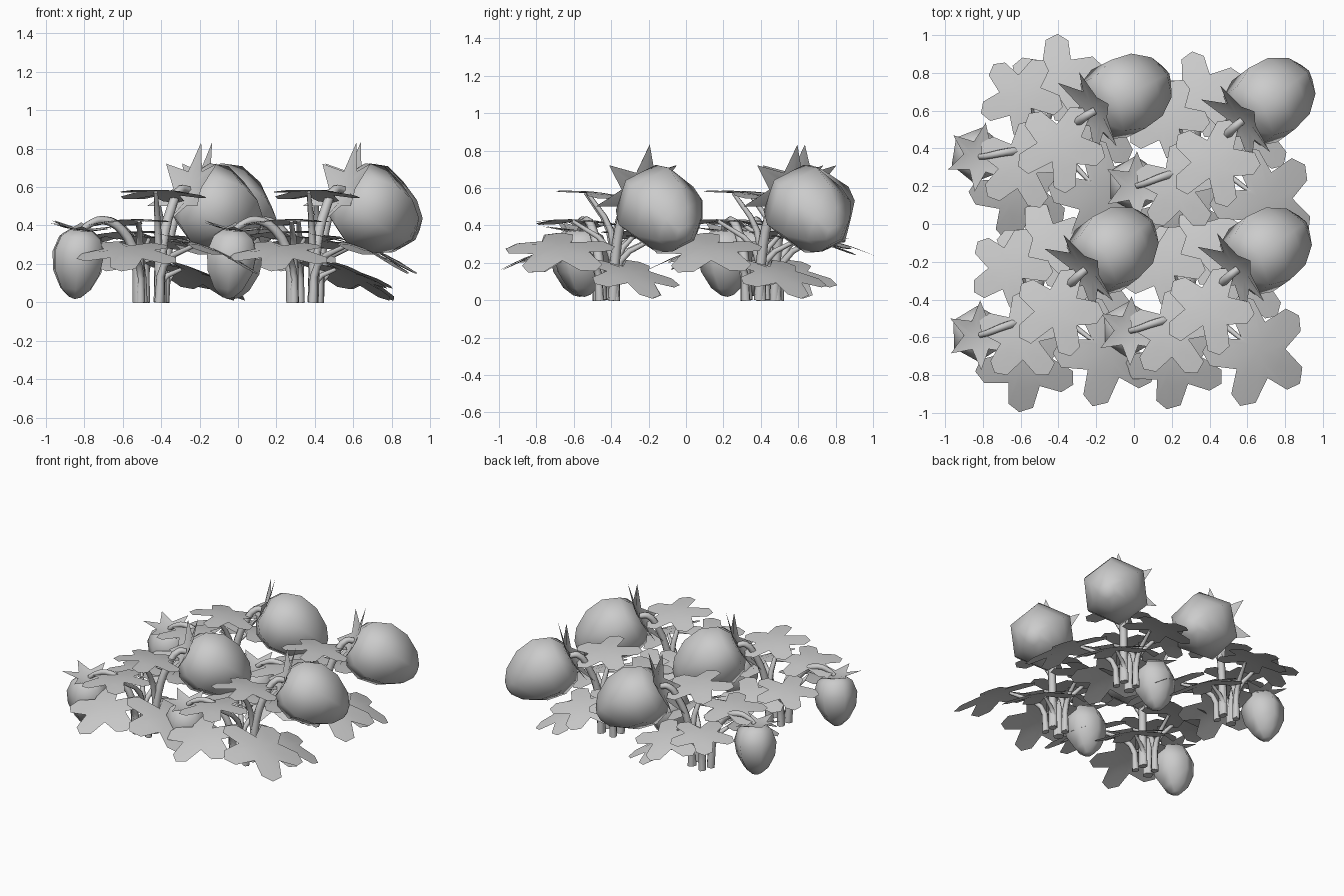
import bpy, bmesh, math
from mathutils import Vector, Matrix

if "Cube" in bpy.data.objects:
    bpy.data.objects.remove(bpy.data.objects["Cube"])

grey = bpy.data.materials.new("plain_grey")
grey.use_nodes = True
GREY = (0.6, 0.6, 0.6, 1)
grey.diffuse_color = GREY
grey.node_tree.nodes["Principled BSDF"].inputs["Base Color"].default_value = GREY


def finish(bm, name):
    bmesh.ops.recalc_face_normals(bm, faces=bm.faces)
    for f in bm.faces:
        f.smooth = True
    mesh = bpy.data.meshes.new(name)
    bm.to_mesh(mesh)
    bm.free()
    mesh.materials.append(grey)
    return mesh


def fan(name, outline, bend, matrix):
    """Thin sheet: centre, half-size ring and outline; bend curves it out of plane."""
    bm = bmesh.new()
    def vert(a, r):
        return bm.verts.new((r * math.cos(a), r * math.sin(a), bend * r * r))
    mid = bm.verts.new((0, 0, 0))
    inner = [vert(a, r * 0.5) for a, r in outline]
    outer = [vert(a, r) for a, r in outline]
    n = len(outline)
    for i in range(n):
        j = (i + 1) % n
        bm.faces.new((mid, inner[i], inner[j]))
        bm.faces.new((inner[i], outer[i], outer[j], inner[j]))
    bm.transform(matrix)
    return finish(bm, name)


# Five blunt lobes, with a deeper notch where the stalk joins
LOBE = [(-36, 0.53), (-17, 0.92), (-2, 1.04), (14, 0.94)]

def leaf(name, centre, heading, fall, slope, size):
    """Heading turns the lobes; the sheet slopes down towards fall."""
    outline = []
    for k in range(5):
        for a, r in LOBE:
            ang = k * 72 + a
            outline.append((math.radians(ang + heading - fall), size * (0.38 if ang == 180 else r)))
    m = (Matrix.Translation(centre) @ Matrix.Rotation(math.radians(fall), 4, 'Z')
         @ Matrix.Rotation(math.radians(slope), 4, 'Y'))
    return fan(name, outline, -0.4, m)


def aim(base, axis):
    """Local z along the axis, with a corner of the six-sided shape uppermost."""
    turn = Vector(axis).to_track_quat('Z', 'Y').to_matrix().to_4x4()
    return Matrix.Translation(base) @ turn @ Matrix.Rotation(math.pi / 2, 4, 'Z')


def calyx(name, base, axis, size, bend):
    outline = [(math.pi * i / 6, size * (0.47 if i % 2 else 1)) for i in range(12)]
    return fan(name, outline, bend, aim(base, axis))


# Six-sided fruit, broad near the calyx and tapering to a blunt tip
FRUIT = [(0.0, 0.45), (0.1, 0.8), (0.33, 1.0), (0.6, 0.91), (0.85, 0.58), (0.97, 0.24)]

def berry(name, base, axis, length, radius):
    bm = bmesh.new()
    rings = []
    for t, r in FRUIT:
        rings.append([bm.verts.new((radius * r * math.cos(i * math.pi / 3),
                                    radius * r * math.sin(i * math.pi / 3), t * length))
                      for i in range(6)])
    for a, b in zip(rings, rings[1:]):
        for i in range(6):
            j = (i + 1) % 6
            bm.faces.new((a[i], a[j], b[j], b[i]))
    tip = bm.verts.new((0, 0, length))
    for i in range(6):
        bm.faces.new((rings[-1][i], rings[-1][(i + 1) % 6], tip))
    bm.faces.new(rings[0])
    bm.transform(aim(base, axis))
    return finish(bm, name)


def stalk(name, points, thick=0.026, thin=0.011):
    curve = bpy.data.curves.new(name, 'CURVE')
    curve.dimensions = '3D'
    curve.bevel_depth = 1
    curve.bevel_resolution = 1
    curve.use_fill_caps = True
    curve.resolution_u = 3
    spline = curve.splines.new('BEZIER')
    spline.bezier_points.add(len(points) - 1)
    for i, (bp, p) in enumerate(zip(spline.bezier_points, points)):
        bp.co = p
        bp.handle_left_type = bp.handle_right_type = 'AUTO'
        bp.radius = thick + (thin - thick) * i / (len(points) - 1)
    temp = bpy.data.objects.new(name, curve)
    bpy.context.collection.objects.link(temp)
    bpy.context.view_layer.update()
    mesh = bpy.data.meshes.new_from_object(temp.evaluated_get(bpy.context.evaluated_depsgraph_get()))
    bpy.data.objects.remove(temp)
    mesh.name = name
    mesh.materials.clear()
    mesh.materials.append(grey)
    for p in mesh.polygons:
        p.use_smooth = True
    return mesh


parts = {}

# Leaves: centre, heading, direction of fall, slope, size
LEAVES = {
    "front_right_leaf": ((0.32, -0.25, 0.28), -33, -2, 22, 0.295),
    "front_leaf": ((-0.12, -0.31, 0.27), -98, -92, 17, 0.265),
    "top_leaf": ((0.055, -0.035, 0.575), 70, 75, 8, 0.235),
    "left_leaf": ((-0.135, -0.16, 0.43), 160, 150, 4, 0.235),
    "back_leaf": ((-0.01, 0.32, 0.32), 100, 100, 13, 0.24),
    "back_left_leaf": ((-0.19, 0.2, 0.36), 140, 140, 8, 0.22),
    "back_right_leaf": ((0.24, 0.13, 0.145), 30, 30, 24, 0.26),
}
for name, (c, heading, fall, slope, size) in LEAVES.items():
    parts[name] = leaf(name, c, heading, fall, slope, size)
    # Stalks share four footings and end at the notch of the leaf
    foot = math.radians(round((heading - 45) / 90) * 90 + 45)
    sx, sy = 0.07 * math.cos(foot), 0.06 * math.sin(foot)
    h = math.radians(heading)
    lift = math.tan(math.radians(slope)) * math.cos(math.radians(heading - fall))
    notch = Vector(c) - 0.33 * size * Vector((math.cos(h), math.sin(h), -lift))
    notch.z -= 0.012
    rise = (sx * 0.8 + notch.x * 0.15, sy * 0.8 + notch.y * 0.15, notch.z * 0.65)
    parts[name + "_stalk"] = stalk(name + "_stalk", [(sx, sy, 0), rise, notch])

# Large fruit held out to the back right
big_base, big_axis = Vector((0.21, 0.18, 0.585)), Vector((0.75, 0.52, -0.52))
parts["large_berry"] = berry("large_berry", big_base, big_axis, 0.49, 0.234)
parts["large_calyx"] = calyx("large_calyx", big_base, big_axis, 0.255, -0.8)
parts["large_berry_stalk"] = stalk("large_berry_stalk", [
    (0.05, 0.03, 0), (0.07, 0.05, 0.3), (0.12, 0.1, 0.5), (0.17, 0.15, 0.59), big_base], 0.03, 0.02)

# Small fruit hanging at the left
small_base, small_axis = Vector((-0.36, -0.145, 0.375)), Vector((-0.1, 0.06, -1))
parts["small_berry"] = berry("small_berry", small_base, small_axis, 0.36, 0.148)
parts["small_calyx"] = calyx("small_calyx", small_base, small_axis, 0.185, -0.9)
parts["small_berry_stalk"] = stalk("small_berry_stalk", [
    (-0.06, -0.03, 0), (-0.08, -0.05, 0.25), (-0.15, -0.08, 0.38), (-0.25, -0.11, 0.428),
    (-0.32, -0.135, 0.405), small_base], 0.03, 0.016)

# Four plants: x, y, turn in degrees
PLANTS = {
    "back_left": (-0.44, 0.45, -8),
    "back_right": (0.37, 0.36, 2),
    "front_left": (-0.46, -0.43, 2),
    "front_right": (0.34, -0.42, 0),
}
for plant, (x, y, turn) in PLANTS.items():
    for name, mesh in parts.items():
        ob = bpy.data.objects.new(plant + "_plant_" + name, mesh)
        ob.location = (x, y, 0)
        ob.rotation_euler.z = math.radians(turn)
        bpy.context.collection.objects.link(ob)
